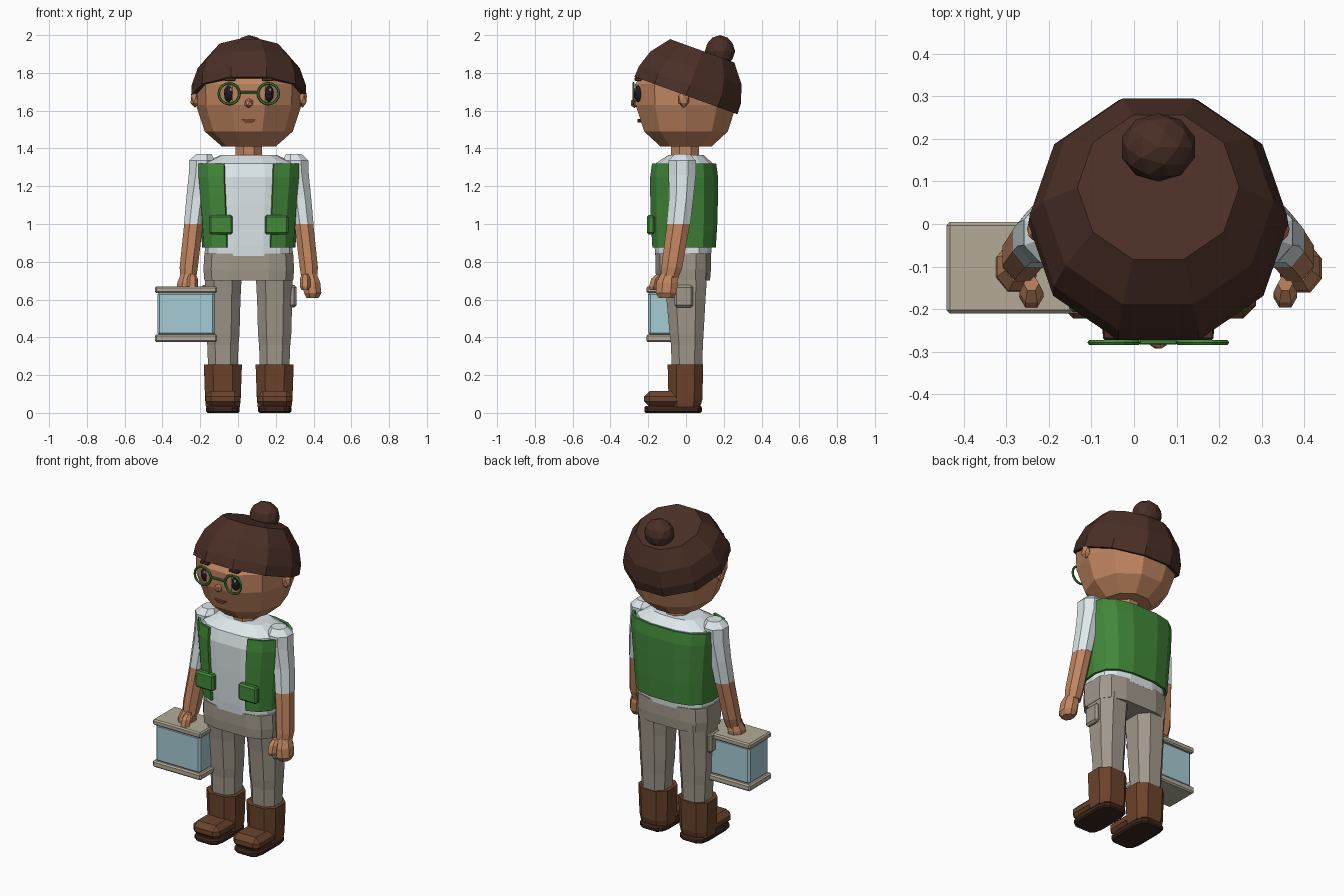
import bpy, bmesh
from math import sin, cos, pi, radians, copysign
from mathutils import Matrix, Vector

if "Cube" in bpy.data.objects:
    bpy.data.objects.remove(bpy.data.objects["Cube"])

CX = 0.057  # body centre line in x (the lantern shifts the overall bounds)


def mat(name, hexcol):
    m = bpy.data.materials.new(name)
    c = [int(hexcol[i:i + 2], 16) / 255 for i in (0, 2, 4)]
    m.diffuse_color = [((v + 0.055) / 1.055) ** 2.4 for v in c] + [1]
    m.use_nodes = True
    m.node_tree.nodes["Principled BSDF"].inputs["Base Color"].default_value = m.diffuse_color
    return m


SKIN = mat("skin", "C08560")
HAIR = mat("hair", "4A2F26")
GREEN = mat("green", "42883A")
SHIRT = mat("shirt", "DDE7EA")
PANTS = mat("pants", "A0978A")
BOOT = mat("boot", "6B432B")
SOLE = mat("sole", "3A241B")
FRAME = mat("lantern_frame", "B3AB98")
GLASS = mat("lantern_glass", "A6CBD4")
EYE = mat("eye", "1F1A22")
WHITE = mat("eye_glint", "F4F4F4")
LIPS = mat("lips", "7A4038")


def finish(name, bm, m, recalc=True):
    if recalc:
        bmesh.ops.recalc_face_normals(bm, faces=bm.faces)
    me = bpy.data.meshes.new(name)
    bm.to_mesh(me)
    bm.free()
    me.materials.append(m)
    ob = bpy.data.objects.new(name, me)
    bpy.context.collection.objects.link(ob)
    return ob


def loft(name, rings, n, m, power=1.0, phase=0.5, arc=None):
    """Stack of rings (x, y, z, rx, ry); angle 0 faces the front. arc = open strip."""
    bm = bmesh.new()
    if arc:
        angs = [arc[0] + (arc[1] - arc[0]) * i / n for i in range(n + 1)]
    else:
        angs = [2 * pi * (i + phase) / n for i in range(n)]
    sp = lambda v: copysign(abs(v) ** power, v)
    vs = [[bm.verts.new((x + rx * sp(sin(a)), y - ry * sp(cos(a)), z)) for a in angs]
          for x, y, z, rx, ry in rings]
    k = len(angs)
    for lo, hi in zip(vs, vs[1:]):
        for j in range(k - 1 if arc else k):
            bm.faces.new((lo[j], lo[(j + 1) % k], hi[(j + 1) % k], hi[j]))
    if not arc:
        bm.faces.new(vs[0][::-1])
        bm.faces.new(vs[-1])
    return finish(name, bm, m, recalc=not arc)


def box(name, x, y, z, m, bevel=0.01):
    """Bevelled box from (min, max) ranges."""
    bm = bmesh.new()
    c = Vector((sum(x) / 2, sum(y) / 2, sum(z) / 2))
    s = (abs(x[1] - x[0]), y[1] - y[0], z[1] - z[0], 1)
    bmesh.ops.create_cube(bm, size=1, matrix=Matrix.Translation(c) @ Matrix.Diagonal(s))
    if bevel:
        bmesh.ops.bevel(bm, geom=bm.edges[:], offset=bevel, segments=1, affect='EDGES')
    return finish(name, bm, m)


def ball(name, loc, scale, m, sub=1):
    bm = bmesh.new()
    bmesh.ops.create_icosphere(bm, subdivisions=sub, radius=1,
                               matrix=Matrix.Translation(loc) @ Matrix.Diagonal((*scale, 1)))
    return finish(name, bm, m)


# Head, neck and tilted hair cap with a bun
loft("head", [(CX, 0, z, r, r) for r, z in
              ((.142, 1.41), (.233, 1.49), (.28, 1.63), (.283, 1.74), (.2, 1.86))], 10, SKIN)
loft("neck", [(CX, -.005, 1.33, .075, .08), (CX, -.005, 1.43, .075, .08)], 8, SKIN)
hair = loft("hair", [(0, 0, z, r, r) for r, z in
                     ((.305, 0), (.302, .06), (.27, .155), (.19, .252))], 10, HAIR)
hair.location = (CX, 0, 1.68)
hair.rotation_euler.x = radians(-20)
ball("hair_bun", (CX, .18, 1.915), (.09, .08, .085), HAIR, 2)

# Face centre features
ball("nose", (CX, -.272, 1.64), (.026, .024, .026), SKIN)
bm = bmesh.new()
top = [(-.04, 1.555), (-.02, 1.552), (.02, 1.552), (.04, 1.555)]
low = [(.02, 1.538), (-.02, 1.538)]
f = bm.faces.new([bm.verts.new((CX + x, -.256, z)) for x, z in top + low])
ext = bmesh.ops.extrude_face_region(bm, geom=[f])
for v in ext["geom"]:
    if isinstance(v, bmesh.types.BMVert):
        v.co.y += .03
finish("mouth", bm, LIPS)
box("glasses_bridge", (CX - .045, CX + .045), (-.283, -.272), (1.69, 1.703), GREEN, .003)

# Shirt and open vest
loft("shirt", [(CX, y, z, rx, ry) for y, z, rx, ry in
               ((-.015, .83, .235, .15), (-.015, .89, .23, .155), (-.015, 1.1, .245, .165),
                (-.015, 1.25, .255, .168), (-.01, 1.32, .245, .155), (0, 1.365, .15, .095))],
     14, SHIRT, .72)
vest = loft("vest", [(CX, -.013, z, rx, ry) for z, rx, ry in
                     ((.875, .24, .166), (1.0, .248, .174), (1.15, .26, .178),
                      (1.25, .27, .178), (1.32, .272, .168))],
            13, GREEN, .72, arc=(radians(21), radians(339)))
sol = vest.modifiers.new("thickness", 'SOLIDIFY')
sol.thickness = .015
sol.offset = 0

# Hips
loft("hips", [(CX, -.015, .70, .24, .145), (CX, -.015, .76, .245, .15),
              (CX, -.015, .845, .24, .15)], 12, PANTS, .6)

# Paired parts, mirrored about the body centre line
for side, s in (("left", 1), ("right", -1)):
    X = lambda d: CX + s * d
    span = lambda a, b: tuple(sorted((X(a), X(b))))
    # Face
    ball(side + "_ear", (X(.285), -.012, 1.66), (.026, .032, .045), SKIN)
    ball(side + "_eye", (X(.104), -.25, 1.69), (.028, .026, .046), EYE, 2)
    ball(side + "_eye_glint", (X(.104) + .009, -.272, 1.71), (.008, .006, .01), WHITE)
    brow = box(side + "_brow", span(.07, .13), (-.272, -.235), (1.757, 1.775), HAIR, .004)
    bpy.ops.mesh.primitive_torus_add(major_segments=16, minor_segments=6, major_radius=.055,
                                     minor_radius=.007, location=(X(.104), -.278, 1.69),
                                     rotation=(pi / 2, 0, 0))
    rim = bpy.context.object
    rim.name = side + "_glasses_rim"
    rim.data.materials.append(GREEN)
    # Arm
    loft(side + "_sleeve", [(X(d), y, z, rx, ry) for d, y, z, rx, ry in
                            ((.292, -.04, 1.0, .055, .068), (.275, -.025, 1.14, .06, .07),
                             (.255, -.02, 1.26, .068, .078), (.248, -.02, 1.335, .073, .078),
                             (.238, -.02, 1.37, .045, .045))], 8, SHIRT)
    loft(side + "_forearm", [(X(d), y, z, rx, ry) for d, y, z, rx, ry in
                             ((.32, -.088, .71, .045, .05), (.318, -.075, .77, .052, .06),
                              (.292, -.04, 1.0, .054, .066))], 8, SKIN)
    loft(side + "_hand", [(X(d), y, z, rx, ry) for d, y, z, rx, ry in
                          ((.338, -.105, .608, .034, .042), (.338, -.105, .635, .05, .06),
                           (.332, -.1, .69, .05, .062), (.325, -.092, .735, .038, .045))], 8, SKIN)
    loft(side + "_thumb", [(X(.298), y, z, r, r) for y, z, r in
                           ((-.175, .65, .018), (-.172, .668, .028),
                            (-.16, .71, .028), (-.14, .735, .018))], 6, SKIN)
    # Leg and boot
    loft(side + "_leg", [(X(d), y, z, rx, ry) for d, y, z, rx, ry in
                         ((.137, .005, .2, .082, .085), (.137, .005, .36, .088, .09),
                          (.137, .003, .42, .094, .096), (.137, 0, .6, .099, .11),
                          (.135, -.005, .74, .105, .125))], 8, PANTS, .8)
    loft(side + "_boot_shaft", [(X(.137), y, z, rx, ry) for y, z, rx, ry in
                                ((-.005, .03, .095, .085), (-.003, .07, .1, .095),
                                 (-.003, .255, .107, .1))], 8, BOOT, .75)
    box(side + "_boot_toe", span(.045, .229), (-.222, .03), (.03, .117), BOOT, .03)
    loft(side + "_boot_sole", [(X(.137), -.068, z, rx, ry) for z, rx, ry in
                               ((0, .082, .147), (.008, .09, .155),
                                (.027, .09, .155), (.037, .084, .148))], 12, SOLE, .45)
    # Pockets
    box(side + "_vest_pocket", span(.085, .21), (-.207, -.165), (.945, 1.047), GREEN, .01)
    box(side + "_leg_pocket", span(.21, .252), (-.062, .038), (.558, .677), PANTS, .012)

# Hand-carried lantern-like case
box("case_lid", (-.44, -.11), (-.21, .005), (.635, .67), FRAME, .008)
box("case_base", (-.44, -.11), (-.21, .005), (.375, .415), FRAME, .008)
box("case_glass", (-.427, -.122), (-.2, -.008), (.41, .64), GLASS, .012)
